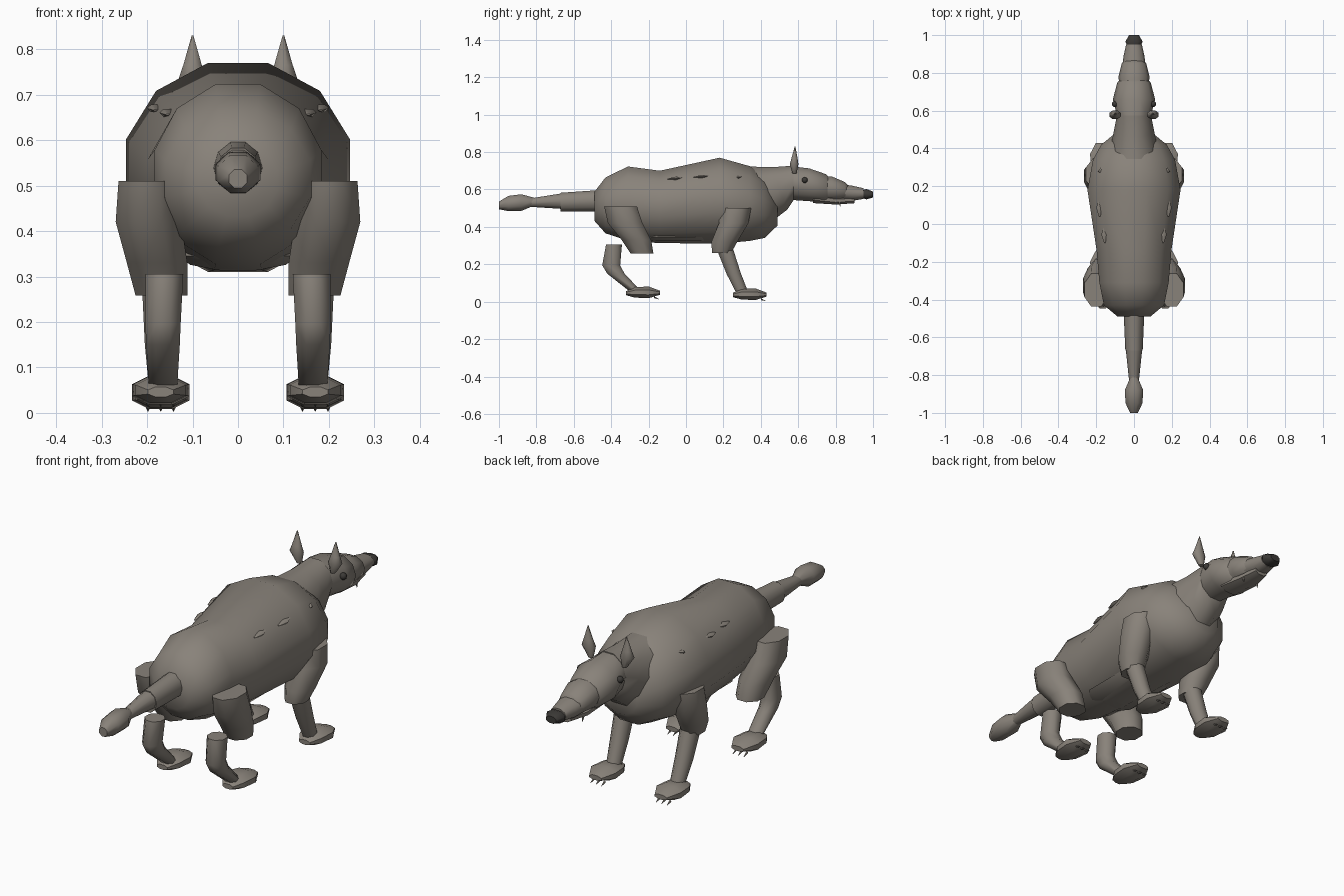
import bpy, bmesh
from math import sin, cos, pi, radians
from mathutils import Vector

cube = bpy.data.objects.get("Cube")
if cube:
    bpy.data.objects.remove(cube, do_unlink=True)


def material(name, rgb):
    m = bpy.data.materials.new(name)
    m.use_nodes = True
    m.diffuse_color = (*rgb, 1)
    m.node_tree.nodes["Principled BSDF"].inputs["Base Color"].default_value = (*rgb, 1)
    return m


FUR = material("grey brown fur", (0.25, 0.225, 0.195))
DARK = material("dark nose", (0.045, 0.042, 0.038))


def finish(name, bm, mat, smooth=55):
    bmesh.ops.recalc_face_normals(bm, faces=bm.faces[:])
    me = bpy.data.meshes.new(name)
    bm.to_mesh(me)
    bm.free()
    me.materials.append(mat)
    ob = bpy.data.objects.new(name, me)
    bpy.context.collection.objects.link(ob)
    bpy.ops.object.select_all(action='DESELECT')
    ob.select_set(True)
    bpy.context.view_layer.objects.active = ob
    bpy.ops.object.shade_smooth_by_angle(angle=radians(smooth))
    return ob


def loft(name, loops, mat=FUR):
    """Skin a list of equal point loops and cap both ends."""
    bm = bmesh.new()
    rows = [[bm.verts.new(p) for p in loop] for loop in loops]
    n = len(rows[0])
    for a, b in zip(rows, rows[1:]):
        for i in range(n):
            j = (i + 1) % n
            bm.faces.new((a[i], a[j], b[j], b[i]))
    bm.faces.new(rows[0])
    bm.faces.new(rows[-1])
    return finish(name, bm, mat)


def along(name, rings, x=0, sides=10, mat=FUR):
    """Rings along y: (y, z, half width, half height, lean)."""
    loops = []
    for y, z, w, h, *lean in rings:
        k = lean[0] if lean else 0
        angles = [2 * pi * (i + 0.5) / sides + pi / 2 for i in range(sides)]
        loops.append([(x + w * cos(a), y + k * h * sin(a), z + h * sin(a)) for a in angles])
    return loft(name, loops, mat)


def upright(name, rings, side=1, sides=8, mat=FUR):
    """Rings up z: (z, x, y, half width, half depth)."""
    loops = []
    for z, x, y, w, d in rings:
        angles = [2 * pi * (i + 0.5) / sides for i in range(sides)]
        loops.append([(side * (x + w * cos(a)), y + d * sin(a), z) for a in angles])
    return loft(name, loops, mat)


# Trunk
along("body", [(-0.49, .51, .09, .08), (-0.43, .515, .165, .155), (-0.31, .525, .19, .205),
               (-0.14, .507, .205, .2), (.18, .54, .255, .238), (.34, .525, .225, .207),
               (.42, .505, .18, .17), (.49, .485, .09, .08)], sides=12)
along("belly", [(-0.22, .345, .08, .02), (-0.16, .345, .13, .033),
                (.08, .345, .13, .033), (.14, .345, .08, .02)])

# Neck and head
along("neck", [(.405, .58, .125, .15, -.45), (.5, .605, .105, .12, -.35), (.575, .635, .09, .097)])
along("head", [(.555, .635, .085, .095), (.66, .625, .112, .092), (.75, .605, .088, .08),
               (.78, .6, .05, .05)])
along("muzzle", [(.70, .605, .075, .07), (.78, .605, .082, .068), (.85, .592, .065, .05),
                 (.87, .59, .04, .03)])
along("snout", [(.82, .588, .065, .045), (.89, .58, .055, .042), (.95, .578, .042, .03)])
along("lower_jaw", [(.68, .555, .06, .03), (.8, .54, .055, .022), (.9, .545, .035, .02)], sides=8)
along("nose", [(.94, .575, .036, .022), (.965, .575, .05, .03), (1, .573, .028, .017)],
      sides=8, mat=DARK)

# Tail
along("tail_base", [(-0.67, .533, .046, .052), (-0.46, .54, .055, .06)])
along("tail_middle", [(-0.83, .53, .026, .024), (-0.66, .538, .044, .044)])
along("tail_tip", [(-1, .515, .022, .022), (-0.95, .525, .048, .044),
                   (-0.88, .53, .053, .048), (-0.81, .535, .02, .022)], sides=8)

for s, label in ((1, "left"), (-1, "right")):
    # Ears, eyes and teeth
    upright(label + "_ear", [(.685, .088, .58, .012, .012), (.735, .1, .578, .033, .025),
                             (.765, .1, .58, .022, .018), (.83, .1, .583, .002, .002)], s)
    bm = bmesh.new()
    bmesh.ops.create_uvsphere(bm, u_segments=10, v_segments=6, radius=.016)
    bmesh.ops.translate(bm, verts=bm.verts, vec=(s * .102, .635, .65))
    finish(label + "_eye", bm, DARK)
    upright(label + "_tooth", [(.508, .04, .825, .001, .001), (.54, .04, .82, .008, .008)], s, 5)

    # Small raised tufts on the back
    for i, (y, x, z) in enumerate(((-0.055, .155, .66), (.085, .182, .67), (.28, .172, .665))):
        size = .045 if i < 2 else .018
        along(f"{label}_back_tuft_{i}", [(y - size, z - .004, .004, .002), (y, z, .018, .01),
                                         (y + size, z + .004, .004, .002)], s * x, 6)

    # Front leg
    upright(label + "_front_upper_leg", [(.5, .19, .265, .07, .09), (.42, .195, .255, .075, .085),
                                         (.32, .18, .205, .066, .075), (.26, .17, .19, .052, .055)], s)
    upright(label + "_front_lower_leg", [(.29, .17, .205, .045, .048), (.15, .168, .255, .04, .042),
                                         (.05, .165, .3, .033, .036)], s)

    # Hind leg
    upright(label + "_thigh", [(.51, .2, -.35, .068, .095), (.42, .197, -.325, .078, .1),
                               (.33, .178, -.265, .072, .085), (.258, .168, -.235, .062, .066)], s)
    upright(label + "_hind_lower_leg", [(.305, .162, -.385, .045, .046), (.195, .165, -.4, .042, .052),
                                        (.15, .165, -.375, .04, .05), (.06, .165, -.275, .034, .035)], s)

    # Feet with small claws
    for part, y, z in (("front", .34, .04), ("hind", -.23, .05)):
        x = s * .17
        along(f"{label}_{part}_foot", [(y - .09, z - .004, .03, .012), (y - .045, z, .06, .03),
                                       (y + .03, z, .068, .034), (y + .09, z - .002, .034, .012)], x, 8)
        for i in (-1, 0, 1):
            along(f"{label}_{part}_claw_{i + 2}",
                  [(y + .06, z - .025, .006, .006), (y + .085, z - .036, .001, .001)],
                  x + i * .028, 5)
